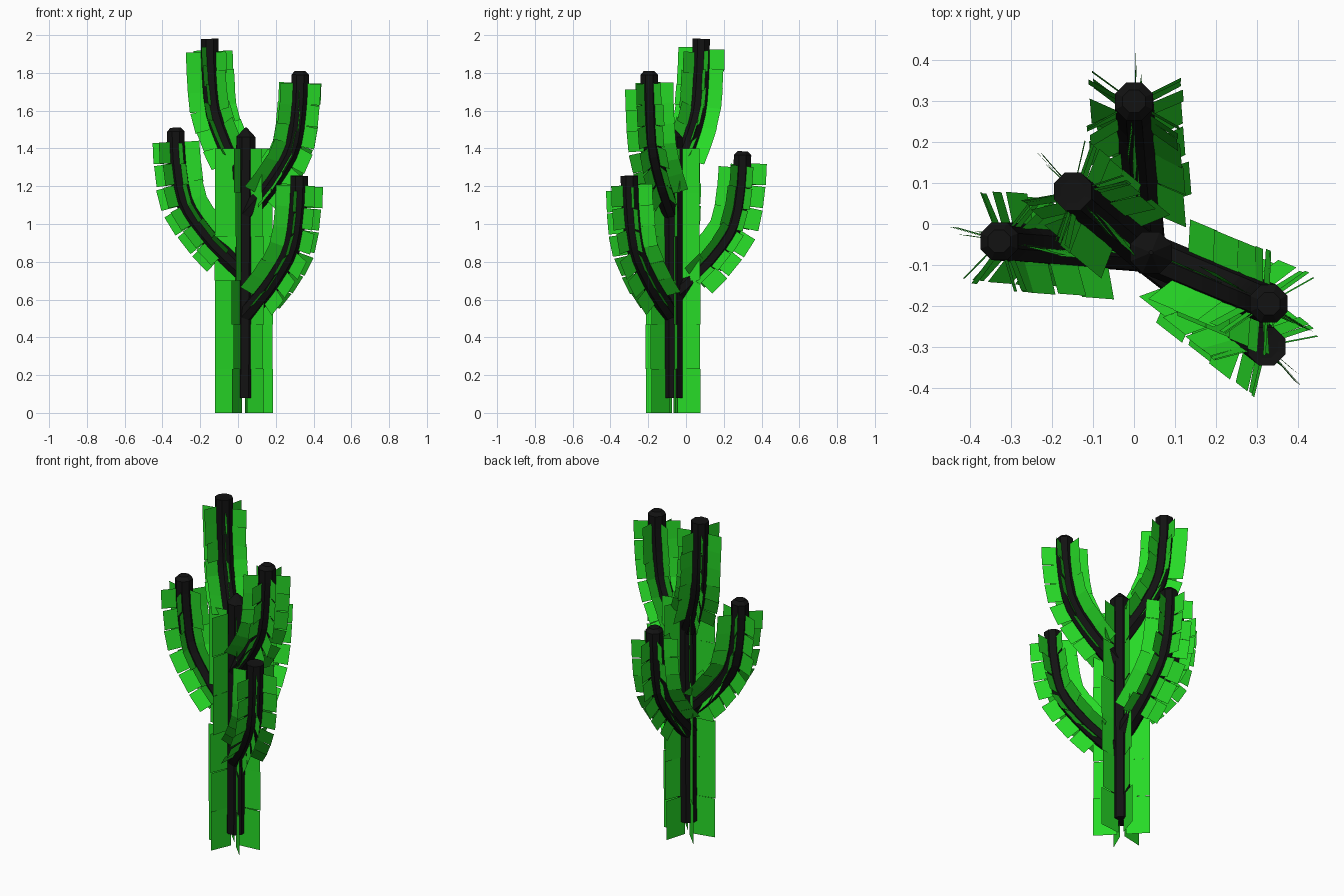
import bpy, bmesh, math, random
from mathutils import Vector

if "Cube" in bpy.data.objects:
    bpy.data.objects.remove(bpy.data.objects["Cube"])

random.seed(4)
UP = Vector((0, 0, 1))
TRUNK = Vector((0.03, -0.07, 0))


def material(name, color):
    m = bpy.data.materials.new(name)
    m.diffuse_color = color
    m.use_nodes = True
    m.node_tree.nodes["Principled BSDF"].inputs["Base Color"].default_value = m.diffuse_color
    return m


GREEN = material("cactus green", (0.02, 0.7, 0.02, 1))
BLACK = material("core black", (0.006, 0.006, 0.006, 1))


def finish(bm, name, mat):
    me = bpy.data.meshes.new(name)
    bm.to_mesh(me)
    bm.free()
    me.materials.append(mat)
    ob = bpy.data.objects.new(name, me)
    bpy.context.collection.objects.link(ob)


def smooth_path(pts, steps=8):
    """Catmull-Rom curve through the points."""
    p = [2 * pts[0] - pts[1]] + pts + [2 * pts[-1] - pts[-2]]
    out = []
    for i in range(1, len(p) - 2):
        a, b, c, d = p[i - 1:i + 3]
        for k in range(steps):
            t = k / steps
            out.append(0.5 * (2 * b + (c - a) * t + (2 * a - 5 * b + 4 * c - d) * t * t
                              + (3 * b - a - 3 * c + d) * t ** 3))
    return out + [pts[-1]]


def at(path, s):
    """Position and direction at distance s along the path."""
    for a, b in zip(path, path[1:]):
        l = (b - a).length
        if s <= l:
            break
        s -= l
    d = (b - a).normalized()
    return a + d * s, d


def length(path):
    return sum((b - a).length for a, b in zip(path, path[1:]))


def tube(name, path, radius, shoulder, tip, rows, sides=8):
    """Eight-sided core with a chamfered tip."""
    bm = bmesh.new()
    total = length(path)
    stations = [((total - shoulder) * i / rows, radius) for i in range(rows + 1)]
    stations.append((total, radius * tip))
    rings = []
    for s, r in stations:
        c, d = at(path, s)
        q = UP.rotation_difference(d)
        rings.append([bm.verts.new(c + q @ Vector((r * math.cos(a), r * math.sin(a), 0)))
                      for a in (math.tau * (k + 0.5) / sides for k in range(sides))])
    for lo, hi in zip(rings, rings[1:]):
        for k in range(sides):
            j = (k + 1) % sides
            bm.faces.new((lo[k], lo[j], hi[j], hi[k]))
    bm.faces.new(rings[0][::-1])
    bm.faces.new(rings[-1])
    finish(bm, name, BLACK)


def fins(name, path, phase, inner, outer, start, end, rows, size, twist, slide):
    """Six rows of separate flat plates radiating from the path."""
    bm = bmesh.new()
    step = (end - start) / rows
    for k in range(6):
        shift = random.uniform(-slide, slide)
        for i in range(rows):
            c, d = at(path, start + (i + 0.5) * step + shift)
            a = phase + k * math.tau / 6 + random.uniform(-twist, twist)
            out = UP.rotation_difference(d) @ Vector((math.cos(a), math.sin(a), 0))
            h = d * size / 2
            bm.faces.new([bm.verts.new(v) for v in (
                c + out * inner - h, c + out * outer - h,
                c + out * outer + h, c + out * inner + h)])
    finish(bm, name, GREEN)


# Trunk
tube("trunk_core", [TRUNK + UP * 0.08 + Vector((0.005, 0, 0)),
                    TRUNK + UP * 1.51 + Vector((0.012, 0, 0))], 0.055, 0.05, 0.1, 4)
fins("trunk_fins", [TRUNK, TRUNK + UP * 1.4], math.radians(10), 0.025, 0.155,
     0, 1.4, 6, 1.4 / 6, math.radians(5), 0)

# Arms: tip position; every arm follows the same bend
ARMS = {
    "left_arm": (-0.33, -0.042, 1.51),
    "tall_arm": (-0.15, 0.08, 2.0),
    "upper_right_arm": (0.33, -0.195, 1.81),
    "back_arm": (0.0, 0.3, 1.385),
    "lower_right_arm": (0.325, -0.3, 1.275),
}
BEND = [(0, -0.77), (0.3, -0.67), (0.58, -0.56), (0.87, -0.40), (0.98, -0.18), (1, 0)]
for name, tip in ARMS.items():
    tip = Vector(tip)
    side = Vector((tip.x - TRUNK.x, tip.y - TRUNK.y, 0))
    path = smooth_path([TRUNK + side * t + UP * (tip.z + z) for t, z in BEND])
    total = length(path)
    tube(name + "_core", path, 0.05, 0.02, 0.6, 12)
    phase = math.atan2(side.y, side.x) - math.radians(7)
    fins(name + "_fins", path, phase, 0.02, 0.128, 0.14, total - 0.08, 6, 0.112,
         math.radians(5), 0.02)
